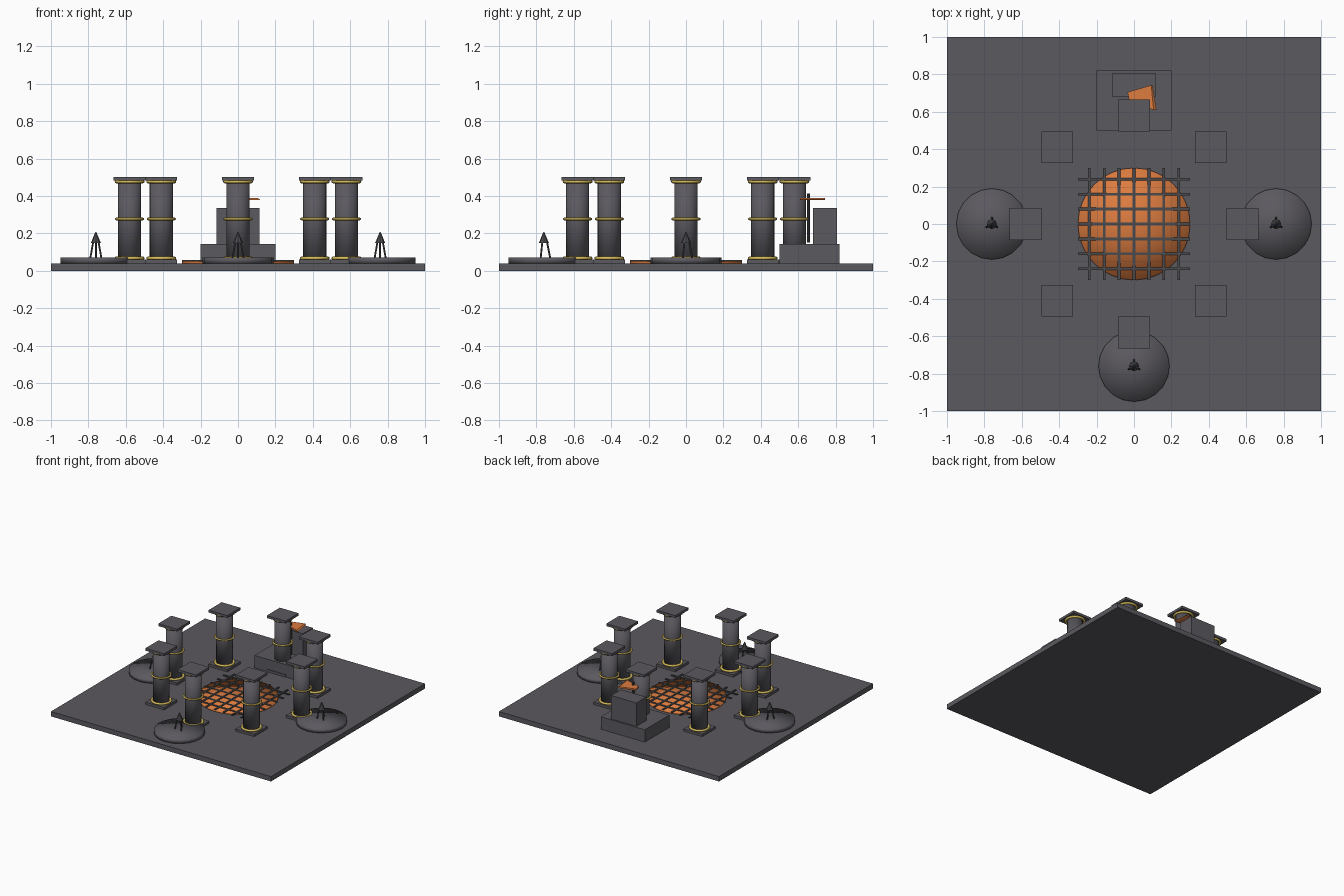
import bpy, bmesh, math
from mathutils import Vector

if "Cube" in bpy.data.objects:
    bpy.data.objects.remove(bpy.data.objects["Cube"])


def material(name, rgb):
    m = bpy.data.materials.new(name)
    m.diffuse_color = (*rgb, 1)
    m.use_nodes = True
    m.node_tree.nodes["Principled BSDF"].inputs["Base Color"].default_value = m.diffuse_color
    return m


STONE = material("grey stone", (0.105, 0.100, 0.115))
IRON = material("dark iron", (0.07, 0.07, 0.078))
GOLD = material("gold", (0.68, 0.50, 0.10))
EMBER = material("ember orange", (0.72, 0.20, 0.05))


def finish(name, mat, smooth=False):
    ob = bpy.context.object
    ob.name = name
    ob.data.materials.append(mat)
    if smooth:
        bpy.ops.object.shade_smooth()
    return ob


def box(name, mat, x, y, z):
    """Box from (min, max) pairs."""
    bpy.ops.mesh.primitive_cube_add(size=1, location=[sum(p) / 2 for p in (x, y, z)])
    bpy.context.object.scale = [p[1] - p[0] for p in (x, y, z)]
    bpy.ops.object.transform_apply(location=False, rotation=False, scale=True)
    return finish(name, mat)


def drum(name, mat, x, y, z0, z1, r, sides=24, fill='TRIFAN'):
    bpy.ops.mesh.primitive_cylinder_add(vertices=sides, radius=r, depth=z1 - z0,
                                        end_fill_type=fill, location=(x, y, (z0 + z1) / 2))
    return finish(name, mat, True)


def rod(name, mat, a, b, r):
    a, b = Vector(a), Vector(b)
    d = b - a
    bpy.ops.mesh.primitive_cylinder_add(vertices=8, radius=r, depth=d.length,
                                        location=(a + b) / 2,
                                        rotation=d.to_track_quat('Z', 'Y').to_euler())
    ob = finish(name, mat)
    bpy.ops.object.shade_smooth_by_angle()
    return ob


# Floor slab
box("floor", STONE, (-1, 1), (-1, 1), (0, 0.04))


# Ring of eight pillars, each with plinth, shaft, capital and gold bands
def pillar(x, y):
    h = 0.085
    box("pillar_plinth", STONE, (x - h, x + h), (y - h, y + h), (0.04, 0.06))
    drum("pillar_shaft", STONE, x, y, 0.045, 0.485, 0.062)
    box("pillar_capital", STONE, (x - h, x + h), (y - h, y + h), (0.482, 0.502))
    for z, major, minor in ((0.067, 0.071, 0.009), (0.277, 0.071, 0.007), (0.476, 0.071, 0.009)):
        bpy.ops.mesh.primitive_torus_add(location=(x, y, z), major_radius=major,
                                         minor_radius=minor, major_segments=24, minor_segments=8)
        finish("pillar_band", GOLD, True)


for i in range(8):
    a = i * math.pi / 4
    pillar(0.58 * math.cos(a), 0.58 * math.sin(a))

# Ember pit and the grate over it
drum("ember_pit", EMBER, 0, 0, 0.035, 0.053, 0.3, 32)
for i in range(-3, 4):
    c = i * 0.08
    box("grate_bar_y", IRON, (c - 0.007, c + 0.007), (-0.3, 0.3), (0.05, 0.058))
    box("grate_bar_x", IRON, (-0.3, 0.3), (c - 0.007, c + 0.007), (0.05, 0.057))


# Round daises, each with a small brazier on three legs
def brazier(x, y):
    drum("dais", STONE, x, y, 0.038, 0.072, 0.19, 20)
    for k in range(3):
        a = math.radians(90 + 120 * k)
        ca, sa = math.cos(a), math.sin(a)
        rod("brazier_leg", IRON, (x + 0.034 * ca, y + 0.034 * sa, 0.068),
            (x + 0.017 * ca, y + 0.017 * sa, 0.152), 0.005)
    bpy.ops.mesh.primitive_cone_add(vertices=8, radius1=0.027, radius2=0.003, depth=0.058,
                                    location=(x, y, 0.177))
    finish("brazier_hood", IRON)


for x, y in ((-0.76, 0), (0.76, 0), (0, -0.76)):
    brazier(x, y)

# Throne: step and back block
box("throne_step", STONE, (-0.2, 0.2), (0.5, 0.82), (0.04, 0.142))
box("throne_back", STONE, (-0.115, 0.115), (0.68, 0.808), (0.142, 0.335))

# Axe: upright haft and thin blade with a bevelled cutting edge
rod("axe_haft", IRON, (0.02, 0.655, 0.15), (0.02, 0.655, 0.412), 0.009)
bm = bmesh.new()
flat = [(-0.035, 0.705), (-0.025, 0.655), (0.105, 0.61), (0.092, 0.742)]
edge = [(0.12, 0.61), (0.098, 0.742)]
top = [bm.verts.new((x, y, 0.389)) for x, y in flat]
low = [bm.verts.new((x, y, 0.377)) for x, y in flat]
tip = [bm.verts.new((x, y, 0.381)) for x, y in edge]
bm.faces.new(top)
bm.faces.new(low[::-1])
for i, j in ((0, 1), (1, 2), (3, 0)):
    bm.faces.new((top[i], low[i], low[j], top[j]))
bm.faces.new((top[2], tip[0], tip[1], top[3]))
bm.faces.new((low[3], tip[1], tip[0], low[2]))
bm.faces.new((top[2], low[2], tip[0]))
bm.faces.new((top[3], tip[1], low[3]))
bmesh.ops.recalc_face_normals(bm, faces=bm.faces)
mesh = bpy.data.meshes.new("axe_blade")
bm.to_mesh(mesh)
bm.free()
mesh.materials.append(EMBER)
bpy.context.collection.objects.link(bpy.data.objects.new("axe_blade", mesh))
